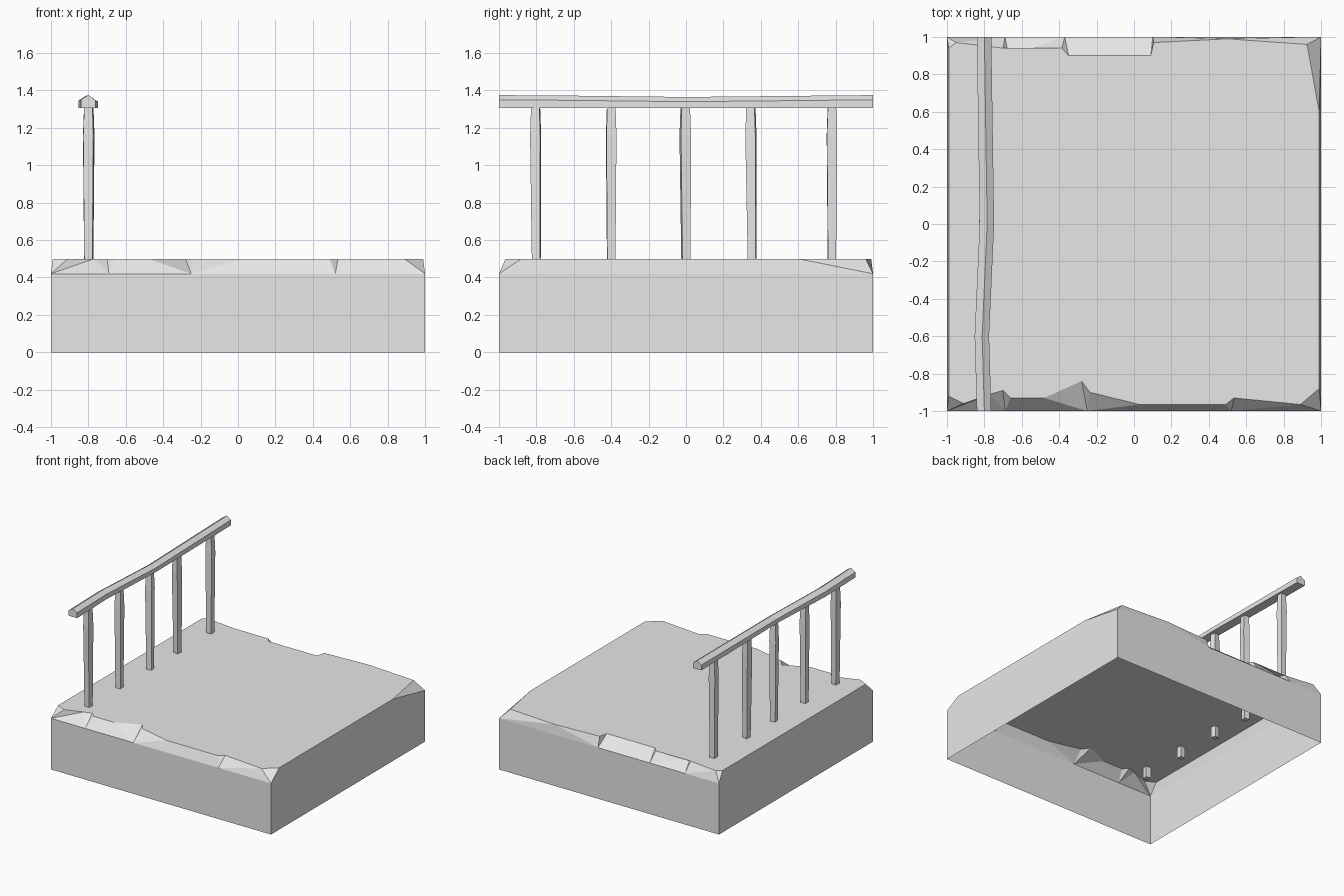
import bpy
import bmesh
from math import radians, cos, sin
from mathutils import Matrix, Vector

old = bpy.data.objects.get("Cube")
if old:
    bpy.data.objects.remove(old, do_unlink=True)

stone = bpy.data.materials.new("plain_grey")
stone.use_nodes = True
GREY = (0.8, 0.8, 0.8, 1.0)
stone.diffuse_color = GREY
stone.node_tree.nodes["Principled BSDF"].inputs["Base Color"].default_value = GREY


def finish(name, bm):
    mesh = bpy.data.meshes.new(name)
    bm.to_mesh(mesh)
    bm.free()
    mesh.materials.append(stone)
    obj = bpy.data.objects.new(name, mesh)
    bpy.context.scene.collection.objects.link(obj)
    return obj


def loft(name, rings):
    """Closed solid through a list of matching rings."""
    bm = bmesh.new()
    loops = [[bm.verts.new(p) for p in ring] for ring in rings]
    n = len(loops[0])
    for a, b in zip(loops, loops[1:]):
        for i in range(n):
            j = (i + 1) % n
            bm.faces.new((a[i], a[j], b[j], b[i]))
    bm.faces.new(loops[0])
    bm.faces.new(loops[-1])
    bmesh.ops.recalc_face_normals(bm, faces=bm.faces)
    return finish(name, bm)


# Slab: open-bottomed shell with a chipped upper edge.
# Each rim point is (x, y, x of the wall point it breaks down to).
TOP, CHIP = 0.5, 0.42
front = [(-0.99, -0.92, -1), (-0.91, -0.96, -1), (-0.77, -0.91, -0.69),
         (-0.7, -0.89, -0.69), (-0.66, -0.93, -0.69), (-0.48, -0.93, -0.25),
         (-0.28, -0.84, -0.25), (-0.235, -0.9, -0.25), (0.03, -0.965, -0.25),
         (0.49, -0.965, 0.52), (0.535, -0.93, 0.52), (0.89, -0.965, 1),
         (0.99, -0.88, 1)]
back = [(0.99, 0.6, 1), (0.925, 0.96, 1), (0.5, 0.99, 0.1), (0.105, 0.97, 0.1),
        (0.09, 0.9, 0.1), (-0.35, 0.9, -0.37), (-0.385, 0.94, -0.37),
        (-0.67, 0.9, -0.69), (-0.7, 0.94, -0.69), (-0.82, 0.955, -0.69),
        (-0.95, 0.97, -1), (-0.99, 0.94, -1)]

bm = bmesh.new()
wall = {}


def wall_pair(x, side):
    if (x, side) not in wall:
        wall[x, side] = (bm.verts.new((x, side, 0)), bm.verts.new((x, side, CHIP)))
    return wall[x, side]


rim = [(bm.verts.new((x, y, TOP)), wall_pair(w, -1 if y < 0 else 1))
       for x, y, w in front + back]
for (t0, (b0, m0)), (t1, (b1, m1)) in zip(rim, rim[1:] + rim[:1]):
    bm.faces.new((m0, t1, t0))
    if m0 is not m1:
        bm.faces.new((m0, m1, t1))
        bm.faces.new((b0, b1, m1, m0))
top = bm.faces.new([t for t, _ in rim])
bmesh.ops.triangulate(bm, faces=[top])
finish("slab", bm)

# Posts: four-sided, swelling near the top, each slightly turned and leaning.
X = -0.798
posts = [(-0.8, -6, -0.004), (-0.4, 3, 0.0), (0.0, 9, -0.004),
         (0.355, -7, -0.008), (0.78, 2, 0.0)]
for i, (y, turn, lean) in enumerate(posts):
    spin = Matrix.Rotation(radians(turn), 3, "Z")
    rings = []
    for z, half, shift in ((0.41, 0.021, 0), (1.16, 0.027, 1), (1.315, 0.022, 1)):
        centre = Vector((X, y + lean * shift, z))
        rings.append([centre + spin @ Vector((half * sx, half * sy, 0))
                      for sx, sy in ((-1, -1), (1, -1), (1, 1), (-1, 1))])
    loft(f"post_{i + 1}", rings)

# Handrail: peaked five-sided section wandering along its length.
rings = []
for y, x, peak in ((-1, -0.8, 1.375), (-0.6, -0.812, 1.372),
                   (0, -0.785, 1.365), (1, -0.8, 1.375)):
    base, shoulder = 1.306, peak - 0.025
    rings.append([(x - 0.04, y, base), (x + 0.037, y, base),
                  (x + 0.037, y, shoulder), (x, y, peak),
                  (x - 0.04, y, shoulder)])
loft("handrail", rings)
